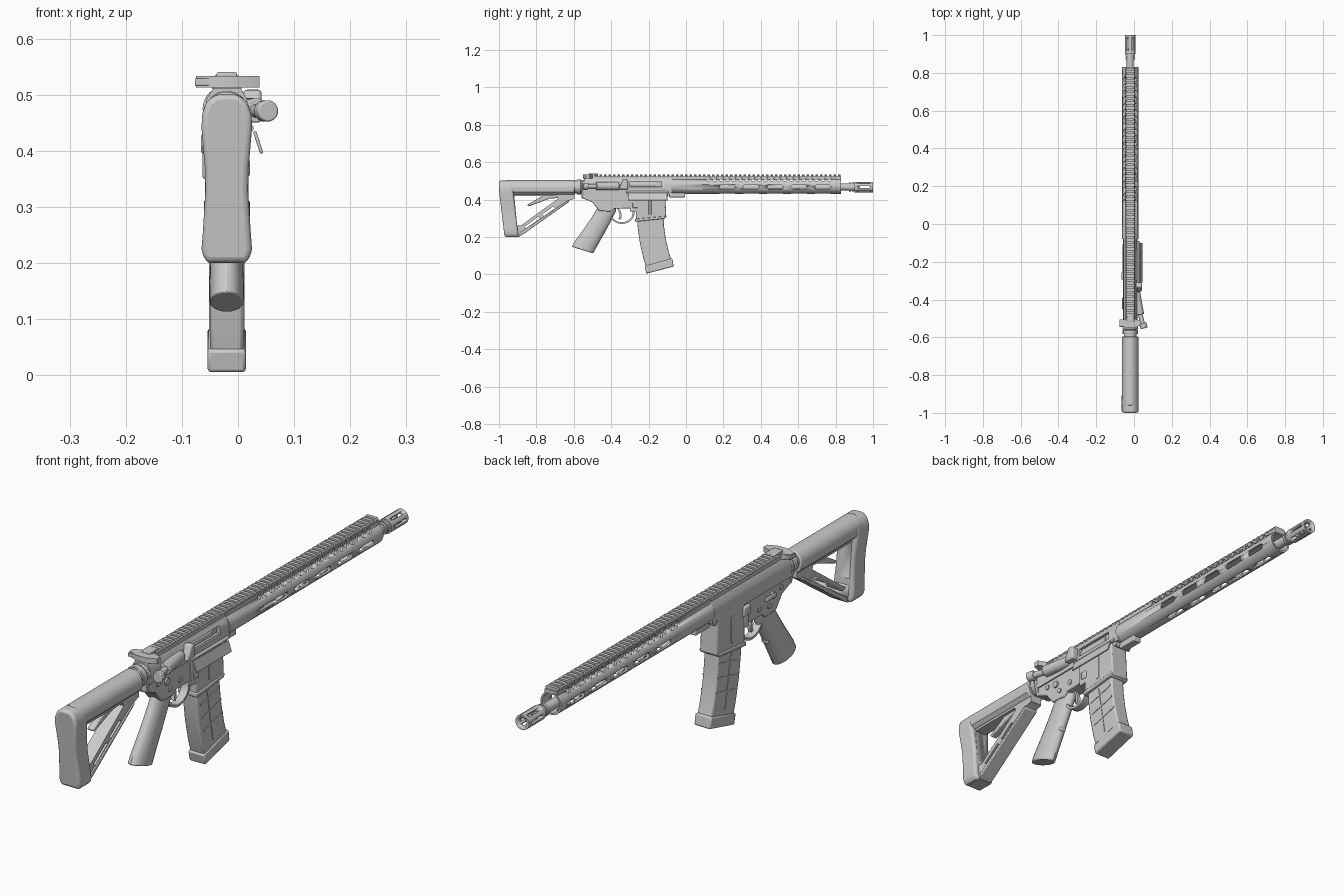
import bpy, bmesh, math
from mathutils import Vector, Matrix

if "Cube" in bpy.data.objects:
    bpy.data.objects.remove(bpy.data.objects["Cube"], do_unlink=True)

CX = -0.02  # centreline of the body

gray = bpy.data.materials.new("plain gray")
gray.diffuse_color = (0.6, 0.6, 0.6, 1)
gray.use_nodes = True
gray.node_tree.nodes["Principled BSDF"].inputs["Base Color"].default_value = (0.6, 0.6, 0.6, 1)


def make(name, bm, bevel=0, segments=2):
    bmesh.ops.recalc_face_normals(bm, faces=bm.faces)
    mesh = bpy.data.meshes.new(name)
    bm.to_mesh(mesh)
    bm.free()
    mesh.materials.append(gray)
    ob = bpy.data.objects.new(name, mesh)
    ob.location.x = CX
    bpy.context.collection.objects.link(ob)
    bpy.context.view_layer.objects.active = ob
    bpy.ops.object.select_all(action='DESELECT')
    ob.select_set(True)
    bpy.ops.object.shade_smooth_by_angle(angle=math.radians(32))
    if bevel:
        mod = ob.modifiers.new("bevel", 'BEVEL')
        mod.width, mod.segments, mod.limit_method = bevel, segments, 'ANGLE'
        mod.angle_limit = math.radians(40)
    return ob


def prism(name, pts, lo, hi, axis='x', bevel=0, segments=2):
    """Extrude a (y, z) outline along x, or an (x, z) outline along y."""
    bm = bmesh.new()
    place = (lambda a, b, t: (t, a, b)) if axis == 'x' else (lambda a, b, t: (a, t, b))
    ends = [[bm.verts.new(place(a, b, t)) for a, b in pts] for t in (lo, hi)]
    bm.faces.new(ends[0])
    bm.faces.new(ends[1])
    n = len(pts)
    for i in range(n):
        j = (i + 1) % n
        bm.faces.new((ends[0][i], ends[0][j], ends[1][j], ends[1][i]))
    return make(name, bm, bevel, segments)


def box(name, x, y, z, bevel=0):
    pts = [(y[0], z[0]), (y[1], z[0]), (y[1], z[1]), (y[0], z[1])]
    return prism(name, pts, x[0], x[1], bevel=bevel)


def rod(name, a, b, r, r2=None, sides=24, bevel=0):
    a, b = Vector(a), Vector(b)
    d = b - a
    bm = bmesh.new()
    bmesh.ops.create_cone(bm, cap_ends=True, segments=sides, radius1=r,
                          radius2=r if r2 is None else r2, depth=d.length)
    bm.transform(Matrix.Translation((a + b) / 2) @ d.to_track_quat('Z', 'Y').to_matrix().to_4x4())
    return make(name, bm, bevel)


def loft(name, sections, sides=20, bevel=0):
    """Skin ellipses given as (y, z, depth, half width, tilt)."""
    bm = bmesh.new()
    rings = []
    for y, z, ry, rx, tilt in sections:
        ring = []
        for k in range(sides):
            t = math.tau * k / sides
            u = ry * math.cos(t)
            ring.append(bm.verts.new((rx * math.sin(t), y + u * math.cos(tilt), z + u * math.sin(tilt))))
        rings.append(ring)
    for p, q in zip(rings, rings[1:]):
        for k in range(sides):
            j = (k + 1) % sides
            bm.faces.new((p[k], p[j], q[j], q[k]))
    bm.faces.new(rings[0])
    bm.faces.new(rings[-1])
    return make(name, bm, bevel)


def cut(ob, cutters):
    for c in cutters:
        c.hide_render = True
    bpy.context.view_layer.objects.active = ob
    group = bpy.data.collections.new(ob.name + "_cutters")
    for c in cutters:
        group.objects.link(c)
    mod = ob.modifiers.new("cut", 'BOOLEAN')
    mod.operand_type, mod.collection, mod.solver = 'COLLECTION', group, 'EXACT'
    bpy.ops.object.modifier_apply(modifier=mod.name)
    for c in cutters:
        bpy.data.objects.remove(c, do_unlink=True)
    bpy.data.collections.remove(group)


def arc(cx, cz, r, a0, a1, n):
    angles = [math.radians(a0 + (a1 - a0) * i / n) for i in range(n + 1)]
    return [(cx + r * math.cos(t), cz + r * math.sin(t)) for t in angles]


def capsule(y, z, length, h):
    e = length / 2 - h
    return arc(y + e, z, h, -90, 90, 6) + arc(y - e, z, h, 90, 270, 6)


# Handguard: hollow tube with a raised top channel, side slots and round holes
outer = [(-.026, .522)] + arc(0, .474, .043, 127, 413, 28) + [(.026, .522)]
inner = [(-.019, .513)] + arc(0, .474, .036, 122, 418, 28) + [(.019, .513)]
handguard = prism("handguard", outer, -.08, .83, 'y')
holes = [prism("bore_cutter", inner, -.06, .9, 'y')]
for i in range(5):
    y = .22 + i * .128
    holes.append(prism("side_slot", capsule(y, .467, .085, .011), -.1, .1))
    under = prism("lower_slot", capsule(y, 0, .085, .010), -.1, 0)
    under.rotation_euler.y = math.radians(-90)
    under.location.z = .474
    holes.append(under)
for i in range(20):
    y = .12 + i * .034
    holes.append(rod("vent", (-.1, y, .509), (.1, y, .509), .0105, sides=12))
bpy.context.view_layer.update()
cut(handguard, holes)

# Top rail with repeated teeth along receiver and handguard
box("rail_base", (-.022, .022), (-.515, .83), (.508, .524))
tooth = [(-.022, .522), (.022, .522), (.026, .528), (.021, .535), (-.021, .535), (-.026, .528)]
for i in range(56):
    y = -.512 + i * .0241
    prism("rail_tooth", tooth, y, y + .0135, 'y')

# Barrel and muzzle device
rod("barrel", (0, -.09, .467), (0, .90, .467), .0185)
rod("barrel_nut", (0, -.09, .474), (0, -.03, .474), .037)
for y in (.872, .888):
    rod("muzzle_washer", (0, y, .467), (0, y + .010, .467), .024)
muzzle = rod("muzzle_device", (0, .90, .467), (0, 1.0, .467), .028)
slots = [rod("bore", (0, .93, .467), (0, 1.1, .467), .018)]
for k in range(6):
    slot = prism("prong_slot", capsule(.952, 0, .065, .0055), .012, .05)
    slot.location = (CX, 0, .467)
    slot.rotation_euler.y = k * math.tau / 6
    slots.append(slot)
bpy.context.view_layer.update()
cut(muzzle, slots)

# Upper receiver with ejection port
up = [(-.036, .435), (.036, .435), (.038, .47), (.036, .492), (.024, .512), (-.024, .512), (-.036, .492), (-.038, .47)]
upper = prism("upper_receiver", up, -.545, -.075, 'y')
cut(upper, [box("port_cutter", (.024, .1), (-.30, -.13), (.463, .497))])
rod("bolt_carrier", (.010, -.31, .48), (.010, -.16, .48), .019)
prism("case_deflector", [(-.36, .455), (-.31, .455), (-.31, .505), (-.335, .51)], .03, .062, bevel=.006)
rod("forward_assist_housing", (.03, -.36, .472), (.052, -.48, .472), .022, bevel=.003)
rod("forward_assist_stem", (.048, -.46, .471), (.066, -.53, .471), .012)
rod("forward_assist_button", (.066, -.525, .471), (.074, -.552, .471), .019, bevel=.003)
cover = box("dust_cover", (-.003, .003), (-.31, -.10), (-.024, .018), bevel=.002)
cover.location = (CX + .055, 0, .418)
cover.rotation_euler.y = math.radians(-18)
rod("cover_hinge", (.042, -.32, .440), (.042, -.09, .440), .006, sides=12)

# Charging handle
prism("charging_handle", [(-.055, -.535), (-.02, -.55), (.02, -.55), (.058, -.535), (.058, -.515), (.02, -.50),
                          (-.02, -.50), (-.055, -.515)], .513, .533).data.transform(
    Matrix(((0, 1, 0, 0), (0, 0, 1, 0), (1, 0, 0, 0), (0, 0, 0, 1))))
box("charging_latch", (-.057, -.015), (-.545, -.505), (.516, .529), bevel=.002)
box("rear_rail_block", (-.018, .018), (-.52, -.47), (.52, .540), bevel=.003)

# Lower receiver and magazine well
lower_pts = [(-.56, .455), (-.56, .41), (-.50, .385), (-.465, .34), (-.40, .335), (-.385, .352), (-.29, .352),
             (-.265, .34), (-.265, .44), (-.10, .44), (-.07, .45), (-.07, .47), (-.54, .47)]
prism("lower_receiver", lower_pts, -.031, .031, bevel=.004)
prism("magazine_well", [(-.268, .29), (-.105, .303), (-.112, .43), (-.10, .442), (-.268, .442)], -.037, .037, bevel=.005)
prism("magwell_lip", [(-.272, .281), (-.112, .298), (-.106, .312), (-.272, .297)], -.041, .041, bevel=.003)
for y, z in ((-.49, .415), (-.095, .43), (-.36, .38), (-.42, .37)):
    rod("receiver_pin", (-.035, y, z), (.035, y, z), .010, sides=16)
for s in (-1, 1):
    rod("selector_hub", (s * .02, -.44, .405), (s * .038, -.44, .405), .013)
box("selector_lever", (-.043, -.034), (-.45, -.39), (.397, .412), .003)
box("bolt_catch", (-.043, -.03), (-.285, -.262), (.35, .425), .004)
box("bolt_catch_paddle", (-.046, -.03), (-.295, -.255), (.395, .43), .004)
box("magazine_release", (.025, .041), (-.285, -.258), (.355, .385), .003)
box("release_fence", (.025, .037), (-.30, -.255), (.335, .43), .003)
box("magwell_rib", (-.039, .039), (-.20, -.185), (.32, .42), .002)
box("front_lug", (-.017, .017), (-.09, -.005), (.412, .436), .003)

# Trigger and guard
guard = prism("trigger_guard", arc(-.343, .332, .062, 175, 365, 18) + arc(-.343, .332, .053, 365, 175, 18), -.015, .015)
guard.data.transform(Matrix.Translation((0, -.343 * -.1, 0)) @ Matrix.Diagonal((1, 1.1, 1, 1)))
trig = arc(-.40, .315, .055, 42, -25, 6) + arc(-.408, .318, .052, -25, 42, 6)
prism("trigger", trig, -.007, .007)

# Pistol grip
loft("pistol_grip", [(-.553, .130, .060, .031, -.30), (-.54, .155, .060, .031, -.30), (-.495, .225, .054, .029, -.35),
                     (-.455, .29, .050, .028, -.4), (-.425, .345, .050, .028, -.2), (-.42, .37, .05, .027, 0)], bevel=.003)
box("grip_finger_ridge", (-.014, .014), (-.452, -.435), (.215, .233), .006)

# Curved magazine with ribs and floor plate
rear = [(-.263, .33), (-.258, .25), (-.247, .17), (-.229, .09), (-.212, .035)]
front = [(-.078, .075), (-.092, .12), (-.108, .19), (-.118, .26), (-.120, .33)]
prism("magazine_body", rear + front, -.030, .030, bevel=.006)
prism("magazine_floor_plate", [(-.222, .045), (-.212, .004), (-.066, .042), (-.073, .086)], -.034, .034, bevel=.006)
for t in (.25, .45, .65):
    y, z = -.255 + .045 * t ** 1.5, .30 - .26 * t
    prism("magazine_rib", [(y + .012, z), (y + .125, z + .028), (y + .125, z + .034), (y + .012, z + .006)], -.032, .032)
prism("magazine_spine", [(-.20, .28), (-.193, .28), (-.158, .08), (-.165, .08)], -.032, .032)

# Buffer tube, locking ring and end plate
rod("buffer_tube", (0, -.62, .467), (0, -.54, .467), .034)
rod("locking_ring", (0, -.583, .467), (0, -.562, .467), .040, sides=16, bevel=.002)
prism("end_plate", arc(0, .465, .041, 0, 180, 12) + [(-.03, .405), (.03, .405)], -.558, -.545, 'y', .002)

# Stock: rounded cheek section, open triangular frame and butt pad
cheek = arc(0, .462, .043, 0, 180, 16) + [(-.040, .44), (-.026, .426), (.026, .426), (.040, .44)]
prism("stock_cheek", cheek, -.96, -.595, 'y', .004)
frame = prism("stock_frame", [(-.955, .20), (-.895, .20), (-.87, .227), (-.625, .395), (-.595, .405), (-.595, .45), (-.96, .45)],
              -.025, .025)
cut(frame, [prism("frame_opening", [(-.918, .418), (-.903, .262), (-.882, .262), (-.685, .405), (-.69, .418)], -.1, .1),
            prism("strut_slot_low", [(-.865, .254), (-.855, .247), (-.78, .300), (-.79, .308)], -.1, .1),
            prism("strut_slot_high", [(-.77, .320), (-.76, .312), (-.70, .354), (-.71, .363)], -.1, .1)])
prism("frame_edge", [(-.895, .20), (-.87, .215), (-.625, .388), (-.625, .40), (-.885, .225)], -.029, .029, bevel=.003)
prism("adjust_lever", [(-.85, .372), (-.84, .364), (-.73, .405), (-.66, .41), (-.66, .43), (-.75, .43)], -.013, .013, bevel=.003)
half = [(.020, .501), (.036, .487), (.044, .465), (.045, .44), (.039, .37), (.038, .33), (.043, .25), (.045, .225),
        (.041, .207), (.033, .201)]
pad = prism("butt_pad", half + [(-x, z) for x, z in reversed(half)], -1.0, -.925, 'y', .010, 3)
for v in pad.data.vertices:
    v.co.y += max(0, .45 - v.co.z) * .12
